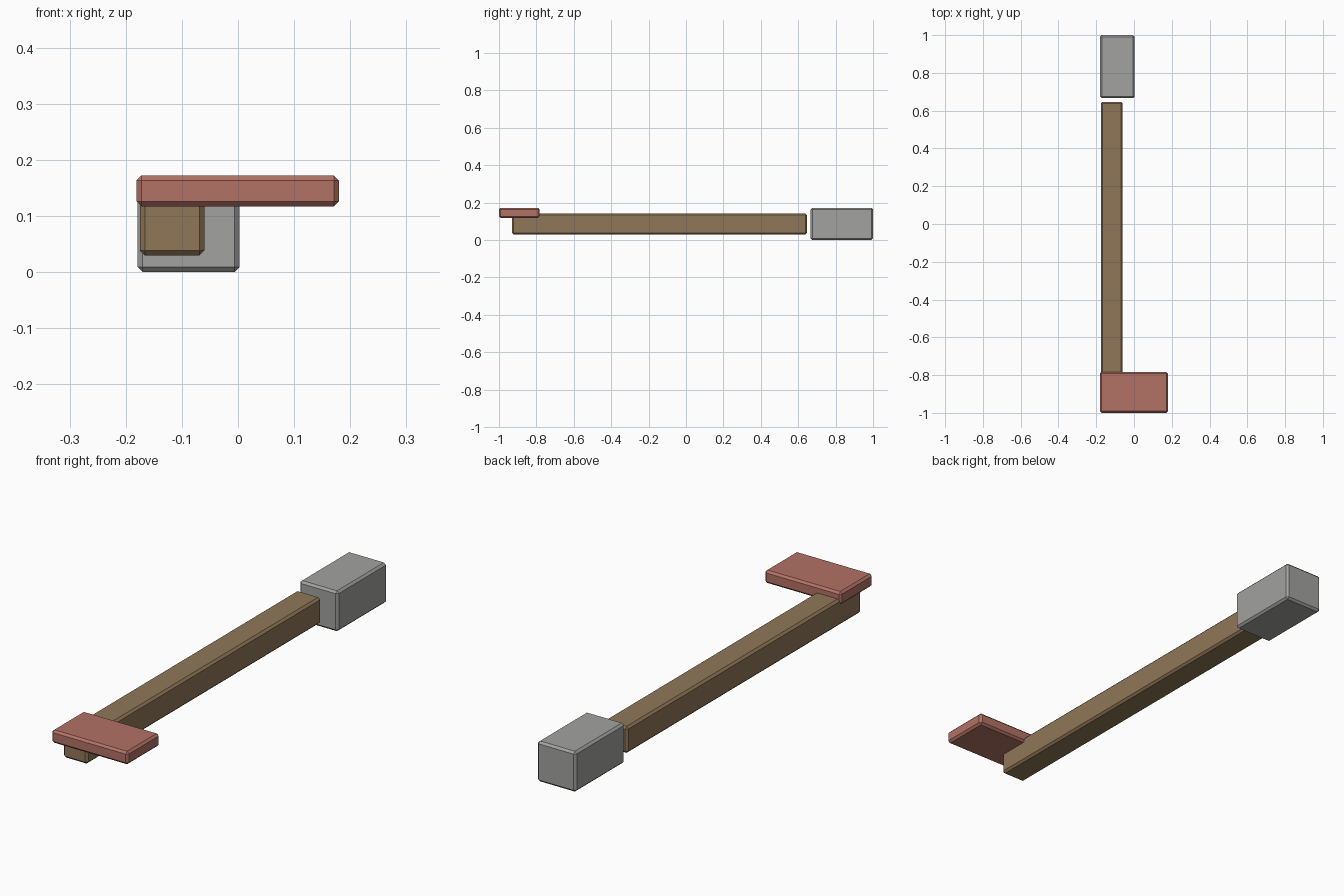
import bpy
from mathutils import Vector

if "Cube" in bpy.data.objects:
    bpy.data.objects.remove(bpy.data.objects["Cube"])


def material(name, rgb):
    m = bpy.data.materials.new(name)
    m.diffuse_color = (*rgb, 1.0)
    m.use_nodes = True
    m.node_tree.nodes["Principled BSDF"].inputs["Base Color"].default_value = m.diffuse_color
    return m


def block(name, low, high, mat, bevel=0.009):
    """Chamfered box between two opposite corners."""
    low, high = Vector(low), Vector(high)
    bpy.ops.mesh.primitive_cube_add(size=1, location=(low + high) / 2)
    ob = bpy.context.object
    ob.name = name
    ob.scale = high - low
    bpy.ops.object.transform_apply(location=False, rotation=False, scale=True)
    mod = ob.modifiers.new("chamfer", 'BEVEL')
    mod.width = bevel
    mod.segments = 1
    ob.data.materials.append(mat)
    return ob


grey = material("stone grey", (0.36, 0.36, 0.35))
brown = material("wood brown", (0.28, 0.185, 0.098))
red = material("brick red", (0.45, 0.167, 0.13))

# long wooden beam
block("beam", (-0.175, -0.93, 0.029), (-0.06, 0.647, 0.142), brown)
# flat plate resting over the front end of the beam
block("front_plate", (-0.181, -1.0, 0.117), (0.18, -0.783, 0.172), red)
# heavy block just behind the beam
block("rear_block", (-0.179, 0.666, 0.0), (0.003, 1.0, 0.172), grey)
